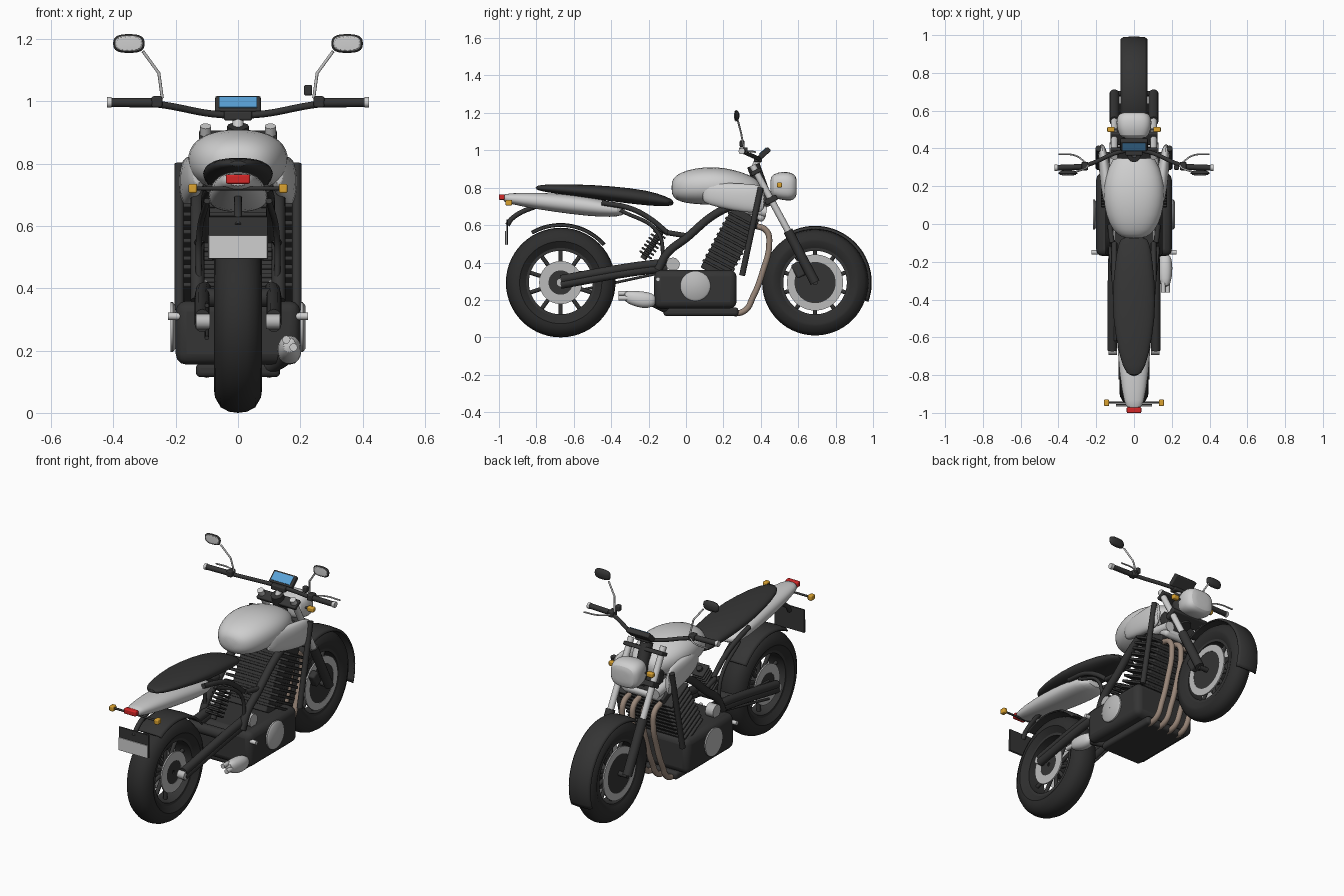
import bpy, bmesh
from math import sin, cos, pi, radians
from mathutils import Vector, Matrix

cube = bpy.data.objects.get("Cube")
if cube:
    bpy.data.objects.remove(cube, do_unlink=True)

made = []


def material(name, r, g, b, rough=0.5):
    m = bpy.data.materials.new(name)
    m.use_nodes = True
    node = m.node_tree.nodes["Principled BSDF"]
    node.inputs["Base Color"].default_value = (r, g, b, 1)
    node.inputs["Roughness"].default_value = rough
    m.diffuse_color = (r, g, b, 1)
    return m


DARK = material("charcoal", .035, .035, .035)
TYRE = material("rubber", .027, .027, .027)
SILVER = material("silver paint", .62, .62, .62)
METAL = material("brushed metal", .5, .5, .5)
TAN = material("heated pipe", .32, .24, .19)
ORANGE = material("amber", .7, .36, .03)
RED = material("red", .65, .02, .02)
BLUE = material("screen blue", .1, .36, .68)


def add(name, mesh, mat):
    ob = bpy.data.objects.new(name, mesh)
    bpy.context.collection.objects.link(ob)
    mesh.materials.clear()
    mesh.materials.append(mat)
    made.append(ob)
    return ob


def finish(name, bm, mat):
    bmesh.ops.recalc_face_normals(bm, faces=bm.faces)
    mesh = bpy.data.meshes.new(name)
    bm.to_mesh(mesh)
    bm.free()
    return add(name, mesh, mat)


def box(name, loc, size, mat, tilt=0, bevel=.006):
    bm = bmesh.new()
    bmesh.ops.create_cube(bm, size=1, matrix=Matrix.Diagonal((*size, 1)))
    ob = finish(name, bm, mat)
    ob.location = loc
    ob.rotation_euler.x = radians(tilt)
    if bevel:
        mod = ob.modifiers.new("bevel", "BEVEL")
        mod.width, mod.segments = bevel, 3
    return ob


def tube(name, pts, r, mat, smooth=True):
    cu = bpy.data.curves.new(name, "CURVE")
    cu.dimensions = "3D"
    cu.bevel_depth, cu.bevel_resolution, cu.use_fill_caps = r, 4, True
    cu.resolution_u = 8
    sp = cu.splines.new("BEZIER")
    sp.bezier_points.add(len(pts) - 1)
    for bp, p in zip(sp.bezier_points, pts):
        bp.co = p
        bp.handle_left_type = bp.handle_right_type = "AUTO" if smooth else "VECTOR"
    tmp = bpy.data.objects.new(name, cu)
    mesh = bpy.data.meshes.new_from_object(tmp)
    bpy.data.objects.remove(tmp)
    return add(name, mesh, mat)


def lathe(name, profile, mat, y, z, a0=0, a1=360, n=56, x=0, closed=True):
    """Turn an (x, radius) profile around an axle parallel to x."""
    bm = bmesh.new()
    full = a1 - a0 == 360
    rings = []
    for i in range(n if full else n + 1):
        a = radians(a0 + (a1 - a0) * i / n)
        rings.append([bm.verts.new((x + px, y + r * cos(a), z + r * sin(a))) for px, r in profile])
    m = len(profile)
    for i in range(n):
        A, B = rings[i], rings[(i + 1) % len(rings)]
        for j in range(m if closed else m - 1):
            k = (j + 1) % m
            bm.faces.new((A[j], A[k], B[k], B[j]))
    return finish(name, bm, mat)


def ring(name, x, w, r0, r1, mat, y, z):
    return lathe(name, [(-w, r0), (-w, r1), (w, r1), (w, r0)], mat, y, z, x=x)


def loft(name, sections, mat, x=0, p=2.3, n=20, lean=0):
    """Skin rounded sections (y, z, half width, half height) along y."""
    bm = bmesh.new()
    rings = []
    for y, z, hw, hh in sections:
        row = []
        for i in range(n):
            c, s = cos(2 * pi * i / n), sin(2 * pi * i / n)
            px = hw * abs(c) ** (2 / p) * (1 if c > 0 else -1)
            pz = hh * abs(s) ** (2 / p) * (1 if s > 0 else -1)
            row.append(bm.verts.new((x + px + lean * (y - sections[0][0]), y, z + pz)))
        rings.append(row)
    for A, B in zip(rings, rings[1:]):
        for i in range(n):
            k = (i + 1) % n
            bm.faces.new((A[i], A[k], B[k], B[i]))
    bm.faces.new(rings[0])
    bm.faces.new(rings[-1])
    ob = finish(name, bm, mat)
    ob.modifiers.new("smooth", "SUBSURF").levels = 1
    return ob


# wheels
def wheel(name, y, R, w, disc0, disc1):
    z, ri = .293, .185
    half = [(.7 * w, ri), (w, ri + .035), (.96 * w, R - .05), (.72 * w, R - .018), (.38 * w, R - .004)]
    lathe(name + "_tyre", half + [(0, R)] + [(-a, b) for a, b in reversed(half)], TYRE, y, z)
    ring(name + "_rim", 0, .7 * w, ri - .015, ri + .005, DARK, y, z)
    ring(name + "_hub", 0, .04, .012, .055, DARK, y, z)
    for i in range(10):
        a = 2 * pi * (i + .5) / 10
        tube(name + "_spoke", [(0, y + r * cos(a), z + r * sin(a)) for r in (.04, .18)], .011, DARK)
    for s in (1, -1):
        ring(name + "_brake_disc", s * .052, .004, disc0, disc1, METAL, y, z)
        ring(name + "_disc_carrier", s * .05, .004, .01, disc0, DARK, y, z)


RY, FY = -.67, .69
wheel("rear", RY, .293, .077, .065, .115)
wheel("front", FY, .283, .062, .11, .15)
for name, y, r, w, a0, a1 in (("front_fender", FY, .303, .071, -20, 118), ("rear_fender", RY, .318, .083, 41, 120)):
    prof = [(-w, r - .014), (-.8 * w, r - .003), (0, r), (.8 * w, r - .003), (w, r - .014)]
    fender = lathe(name, prof, DARK, y, .293, a0, a1, 32, closed=False)
    fender.modifiers.new("thickness", "SOLIDIFY").thickness = .008

# bodywork
loft("tank", [(-.078, .80, .04, .03), (-.06, .80, .09, .065), (0, .805, .135, .09), (.1, .81, .162, .103),
              (.2, .81, .165, .10), (.3, .80, .14, .085), (.38, .79, .09, .06), (.4, .785, .06, .03)], SILVER)
loft("seat", [(-.805, .80, .02, .008), (-.77, .798, .06, .02), (-.6, .788, .1, .032), (-.4, .768, .12, .042),
              (-.2, .745, .1, .042), (-.1, .725, .085, .026), (-.065, .72, .06, .012)], DARK)
loft("tail", [(-.98, .745, .035, .018), (-.95, .743, .052, .028), (-.8, .73, .078, .046), (-.6, .71, .092, .054),
              (-.45, .69, .098, .048), (-.36, .68, .09, .035), (-.325, .675, .05, .015)], SILVER)
loft("headlight", [(.45, .81, .05, .04), (.465, .81, .08, .065), (.52, .81, .095, .078), (.565, .805, .092, .076),
                   (.588, .805, .075, .06), (.592, .805, .04, .03)], SILVER, p=3)
for s in (1, -1):
    loft("tank_shroud", [(.085, .77, .012, .04), (.11, .77, .03, .06), (.25, .75, .035, .075),
                         (.38, .74, .025, .08), (.425, .74, .01, .06)], SILVER, x=s * .13, lean=s * .12)
    tube("shroud_inlet", [(s * .1, .3, .69), (s * .1, .43, .67)], .03, SILVER)

# tail lamp, number plate, indicators
box("tail_light", (0, -.985, .75), (.078, .03, .03), RED)
box("plate_holder", (0, -.957, .562), (.192, .008, .135), DARK, bevel=.002)
box("number_plate", (0, -.964, .532), (.188, .005, .074), SILVER, bevel=.001)
tube("plate_bracket", [(0, -.77, .715), (0, -.93, .636), (0, -.955, .6)], .013, DARK)
tube("rear_indicator_bar", [(-.15, -.945, .72), (.15, -.945, .72)], .006, DARK)
tube("front_indicator_bar", [(-.12, .5, .815), (.12, .5, .815)], .006, DARK)
for s in (1, -1):
    box("rear_indicator", (s * .145, -.947, .72), (.027, .035, .03), ORANGE)
    box("front_indicator", (s * .122, .5, .815), (.04, .027, .027), ORANGE)

# engine
box("crankcase", (0, .05, .257), (.4, .44, .205), DARK, bevel=.035)
box("sump", (0, .08, .137), (.27, .4, .045), DARK, bevel=.015)
box("cylinder_block", (0, .235, .5), (.25, .16, .37), DARK, -28)
up = Vector((0, sin(radians(28)), cos(radians(28))))
for i in range(10):
    box("cooling_fin", Vector((0, .235, .5)) + up * (i - 4.5) * .032, (.35, .175, .015), DARK, -28, .004)
box("cylinder_head", (0, .39, .65), (.24, .07, .05), SILVER, -28, .02)
for s in (1, -1):
    lathe("engine_cover", [(0, .001), (0, .08), (.008, .08), (.016, .07), (.017, .001)][::s], METAL, .05, .275,
          x=s * .2 - (.017 if s < 0 else 0))
    tube("sprocket_cover", [(s * .1, -.07, .39), (s * .15, -.07, .39)], .037, METAL)
    tube("foot_peg", [(s * .17, -.15, .31), (s * .225, -.15, .31)], .012, SILVER)

# exhaust
for x in (-.1, -.035, .035, .1):
    tube("header_pipe", [(x, .36, .6), (x, .43, .57), (x, .445, .5), (x, .41, .35), (x, .36, .22),
                         (x, .31, .14), (x, .2, .132)], .016, TAN)
tube("exhaust_link", [(.08, -.08, .14), (.14, -.14, .17), (.165, -.2, .2)], .025, DARK)
loft("silencer", [(-.16, .198, .02, .02), (-.18, .198, .034, .038), (-.23, .2, .04, .047), (-.29, .21, .036, .04),
                  (-.335, .22, .02, .025)], SILVER, x=.165)
for x, z in ((.155, .235), (.178, .21)):
    tube("tail_pipe", [(x, -.31, z), (x, -.362, z)], .013, SILVER)

# frame, swingarm and suspension
for s in (1, -1):
    x = s * .13
    tube("main_frame_tube", [(x, .28, .72), (x, .15, .655), (x, 0, .53), (x, -.1, .45), (x, -.15, .36)], .022, DARK)
    tube("down_tube", [(s * .188, .4, .8), (s * .188, .3, .33)], .016, DARK)
    tube("rear_subframe", [(x * .8, -.1, .56), (x * .8, -.2, .64), (x * .8, -.3, .69), (x * .7, -.45, .72)], .014, DARK)
    tube("subframe_strut", [(x, .02, .54), (x * .9, -.1, .56)], .014, DARK)
    for h in (-.012, .014):
        tube("swingarm", [(s * .11, -.1, .385 + h), (s * .115, -.3, .36 + h), (s * .115, RY, .295 + h)], .024, DARK)
    tube("axle_nut", [(s * .09, RY, .293), (s * .135, RY, .293)], .024, METAL)
    tube("passenger_peg_arm", [(s * .1, -.35, .68), (s * .125, -.15, .56), (s * .125, -.12, .4)], .01, DARK)
for z in (.24, .345):
    tube("chain", [(-.1, -.62, z), (-.1, -.12, .3 + z / 5)], .007, DARK)
tube("swingarm_bridge", [(-.11, -.27, .37), (.11, -.27, .37)], .03, DARK)
a, b = Vector((0, -.12, .585)), Vector((0, -.23, .42))
tube("shock_body", [a, b], .017, DARK)
for i in range(8):
    c = a.lerp(b, .1 + i * .11)
    box("shock_coil", c, (.078, .078, .011), DARK, -33, .005)

# fork and steering
top, mid, low = Vector((0, .355, .92)), Vector((0, .545, .57)), Vector((0, FY, .293))
for s in (1, -1):
    off = Vector((s * .104, 0, 0))
    tube("fork_upper", [top + off, mid + off], .018, SILVER)
    tube("fork_lower", [mid + off, low + off], .026, DARK)
    box("brake_caliper", (s * .075, .6, .36), (.04, .05, .08), DARK, 28, .01)
tube("front_axle", [(-.11, FY, .293), (.11, FY, .293)], .014, DARK)
box("top_yoke", (0, .375, .885), (.25, .06, .022), DARK, 28)
box("lower_yoke", (0, .455, .735), (.25, .07, .03), DARK, 28)
tube("steering_head", [(0, .36, .92), (0, .44, .7)], .035, DARK)
box("radiator", (0, .375, .72), (.2, .05, .13), DARK, 15)
tube("bar_riser", [(0, .365, .9), (0, .385, .95)], .018, SILVER)

# handlebar, controls and mirrors
tube("handlebar", [(-.3, .3, .995), (-.24, .315, .988), (-.06, .385, .957), (.06, .385, .957),
                   (.24, .315, .988), (.3, .3, .995)], .011, DARK)
box("bar_clamp", (0, .385, .953), (.09, .045, .03), DARK)
box("instrument", (0, .42, .985), (.146, .07, .028), DARK, 42)
box("screen", (0, .4095, .9965), (.122, .05, .004), BLUE, 42, 0)
box("switch_block", (.225, .3, 1.035), (.026, .026, .034), DARK)
for s in (1, -1):
    tube("grip", [(s * .27, .303, .995), (s * .408, .298, .996)], .015, DARK)
    tube("bar_end", [(s * .406, .298, .996), (s * .421, .298, .996)], .017, SILVER)
    box("control_block", (s * .26, .307, .998), (.034, .045, .036), DARK)
    tube("lever", [(s * .25, .32, .995), (s * .31, .362, .993), (s * .4, .37, .99)], .0045, METAL)
    tube("mirror_stem", [(s * .243, .31, 1.01), (s * .254, .295, 1.09), (s * .305, .277, 1.16)], .005, SILVER, False)
    loft("mirror_shell", [(.262, 1.185, .05, .03), (.266, 1.185, .053, .032), (.28, 1.185, .045, .025),
                          (.286, 1.185, .02, .01)], DARK, x=s * .35, p=2.8)
    loft("mirror_glass", [(.257, 1.185, .048, .027), (.263, 1.185, .049, .028)], SILVER, x=s * .35, p=2.8)

# shading
bpy.ops.object.select_all(action="DESELECT")
for ob in made:
    ob.select_set(True)
bpy.context.view_layer.objects.active = made[0]
bpy.ops.object.shade_smooth_by_angle(angle=radians(40))
